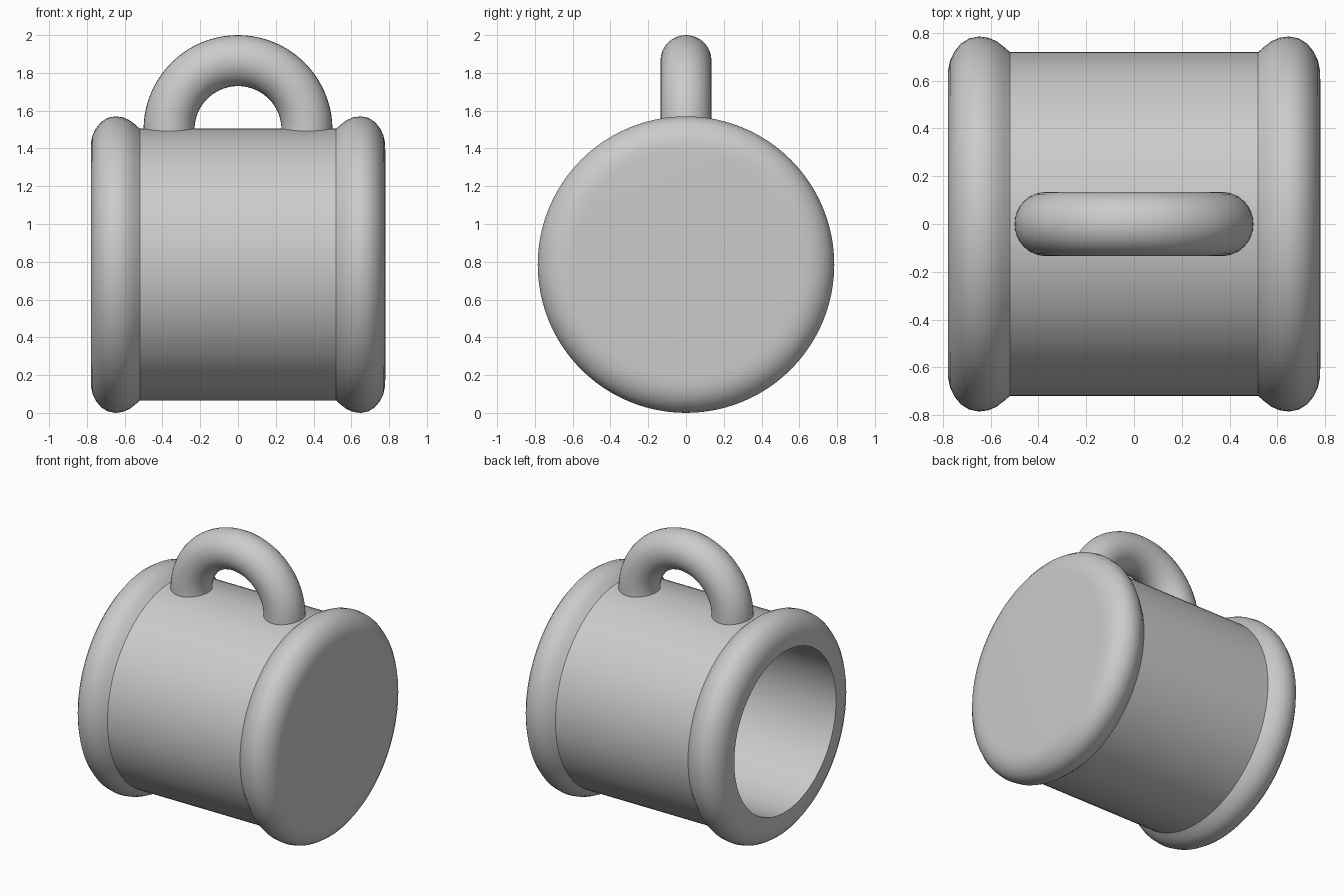
import bpy, bmesh, math

if "Cube" in bpy.data.objects:
    bpy.data.objects.remove(bpy.data.objects["Cube"])

AXIS_Z = 0.785      # height of the barrel axis; the mug lies along x
SEG = 96

grey = bpy.data.materials.new("plain grey")
grey.diffuse_color = (0.6, 0.6, 0.6, 1)
grey.use_nodes = True
grey.node_tree.nodes["Principled BSDF"].inputs["Base Color"].default_value = grey.diffuse_color


def finish(name, bm, angle):
    bmesh.ops.remove_doubles(bm, verts=bm.verts, dist=1e-5)
    bmesh.ops.recalc_face_normals(bm, faces=bm.faces)
    mesh = bpy.data.meshes.new(name)
    bm.to_mesh(mesh)
    bm.free()
    mesh.materials.append(grey)
    ob = bpy.data.objects.new(name, mesh)
    bpy.context.collection.objects.link(ob)
    bpy.ops.object.select_all(action='DESELECT')
    ob.select_set(True)
    bpy.context.view_layer.objects.active = ob
    bpy.ops.object.shade_smooth_by_angle(angle=math.radians(angle))
    return ob


# Mug: outer wall with a rounded band at each end, open at -x, closed at +x
band = [(0.52, 0.72), (0.545, 0.742), (0.575, 0.765), (0.61, 0.78), (0.65, 0.785),
        (0.69, 0.777), (0.725, 0.755), (0.752, 0.722), (0.77, 0.685), (0.778, 0.645)]
inside = [(-0.778, 0.57), (0.62, 0.57), (0.62, 0)]
profile = [(0.778, 0), (0.78, 0.60)] + band[::-1] + [(-x, r) for x, r in band] + inside

bm = bmesh.new()
verts = [bm.verts.new((x, 0, AXIS_Z + r)) for x, r in profile]
edges = [bm.edges.new(pair) for pair in zip(verts, verts[1:])]
bmesh.ops.spin(bm, geom=verts + edges, cent=(0, 0, AXIS_Z), axis=(1, 0, 0),
               angle=math.tau, steps=SEG)
finish("mug_body", bm, 30)

# Handle: round tube bent in a half circle, with short legs sunk into the wall
R, TUBE, BASE, SIDES, STEPS = 0.365, 0.135, 1.50, 32, 40
path = [(R, BASE - 0.07, 0)]
path += [(R * math.cos(a), BASE + R * math.sin(a), a)
         for a in (math.pi * i / STEPS for i in range(STEPS + 1))]
path += [(-R, BASE - 0.07, math.pi)]

bm = bmesh.new()
rings = []
for x, z, a in path:
    ring = []
    for j in range(SIDES):
        t = math.tau * j / SIDES
        d = TUBE * math.cos(t)
        ring.append(bm.verts.new((x + d * math.cos(a), TUBE * math.sin(t), z + d * math.sin(a))))
    rings.append(ring)
for p, q in zip(rings, rings[1:]):
    for j in range(SIDES):
        k = (j + 1) % SIDES
        bm.faces.new((p[j], p[k], q[k], q[j]))
bm.faces.new(rings[0])
bm.faces.new(rings[-1])
finish("handle", bm, 40)
